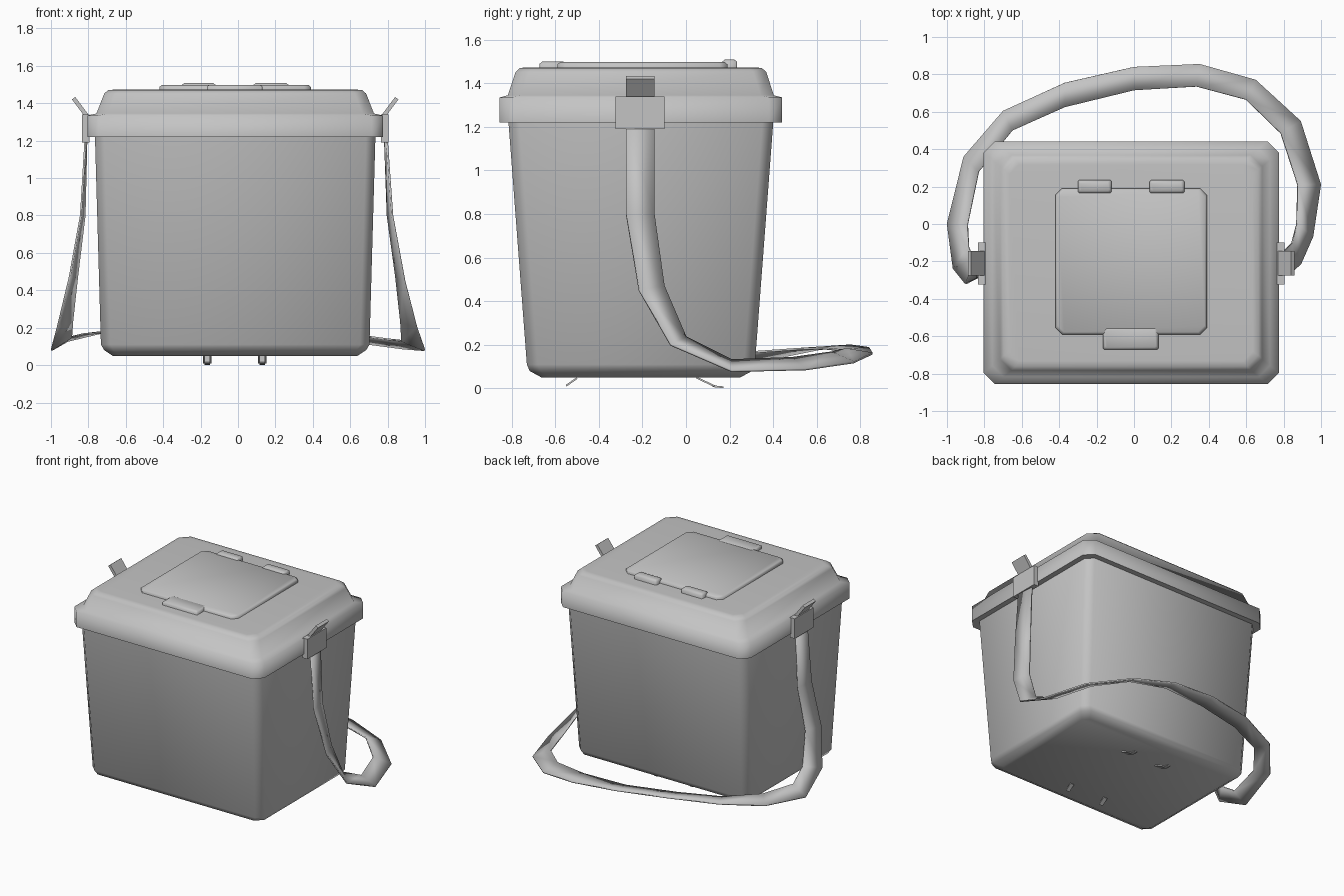
import bpy, math
from mathutils import Vector, Matrix

grey = bpy.data.materials.new("plain grey")
grey.diffuse_color = (0.55, 0.55, 0.55, 1)


def make(name, verts, faces, angle=35):
    me = bpy.data.meshes.new(name)
    me.from_pydata(verts, [], faces)
    me.materials.append(grey)
    ob = bpy.data.objects.new(name, me)
    bpy.context.collection.objects.link(ob)
    bpy.ops.object.select_all(action='DESELECT')
    ob.select_set(True)
    bpy.context.view_layer.objects.active = ob
    bpy.ops.object.shade_smooth_by_angle(angle=math.radians(angle))
    return ob


def loft(name, cx, cy, rings, angle=35):
    """Stack of chamfered rectangles: (half x, half y, corner cut, z)."""
    verts, faces = [], []
    for hx, hy, c, z in rings:
        for x, y in ((hx - c, -hy), (hx, c - hy), (hx, hy - c), (hx - c, hy),
                     (c - hx, hy), (-hx, hy - c), (-hx, c - hy), (c - hx, -hy)):
            verts.append((cx + x, cy + y, z))
    for r in range(len(rings) - 1):
        for i in range(8):
            j = (i + 1) % 8
            faces.append((r * 8 + i, r * 8 + j, r * 8 + 8 + j, r * 8 + 8 + i))
    faces.append(tuple(range(7, -1, -1)))
    top = (len(rings) - 1) * 8
    faces.append(tuple(range(top, top + 8)))
    return make(name, verts, faces, angle)


def box(name, center, size, rot=None):
    m = rot or Matrix.Identity(3)
    verts = [Vector(center) + m @ Vector((x * size[0] / 2, y * size[1] / 2, z * size[2] / 2))
             for x in (-1, 1) for y in (-1, 1) for z in (-1, 1)]
    faces = [(0, 1, 3, 2), (4, 6, 7, 5), (0, 4, 5, 1), (2, 3, 7, 6), (0, 2, 6, 4), (1, 5, 7, 3)]
    return make(name, verts, faces)


CX, CY = -0.015, -0.207

# Tapered tub with chamfered base
loft("tub", CX, CY, [(0.655, 0.455, 0.04, 0.05), (0.70, 0.51, 0.05, 0.08),
                     (0.718, 0.523, 0.05, 0.11), (0.75, 0.608, 0.05, 1.23)], 60)

# Lid with overhanging rim, ledge and sloped shoulder
loft("lid", CX, CY, [(0.74, 0.60, 0.05, 1.22), (0.79, 0.648, 0.06, 1.22),
                     (0.79, 0.648, 0.06, 1.335), (0.742, 0.61, 0.06, 1.345),
                     (0.70, 0.575, 0.06, 1.452), (0.68, 0.555, 0.06, 1.47),
                     (0.65, 0.525, 0.05, 1.473)], 80)


# Hatch plate, its front tab and two hinges
def plate(name, x0, x1, y0, y1, cut, z):
    hx, hy, b = (x1 - x0) / 2, (y1 - y0) / 2, 0.012
    loft(name, (x0 + x1) / 2, (y0 + y1) / 2,
         [(hx, hy, cut, 1.465), (hx, hy, cut, z - 0.01), (hx - b, hy - b, cut, z)], 60)


plate("hatch", -0.42, 0.39, -0.59, 0.19, 0.035, 1.497)
plate("hatch_tab", -0.165, 0.13, -0.672, -0.55, 0.008, 1.499)
for x0, x1 in ((-0.30, -0.12), (0.083, 0.27)):
    plate("hatch_hinge", x0, x1, 0.165, 0.235, 0.008, 1.508)

# Strap brackets with tilted tongues on both ends
for s in (-1, 1):
    box("strap_bracket", (CX + s * 0.80, -0.212, 1.265), (0.04, 0.225, 0.15))
    tilt = Matrix.Rotation(s * math.radians(37), 3, 'Y')
    box("bracket_tongue", (CX + s * 0.825, -0.21, 1.375), (0.022, 0.13, 0.13), tilt)

# Strap: pairs of outer and inner edge points from the right end round to the left
strap_pairs = [
    ((0.795, -0.275, 1.22), (0.785, -0.145, 1.22)),
    ((0.825, -0.275, 0.80), (0.80, -0.145, 0.80)),
    ((0.89, -0.215, 0.45), (0.845, -0.10, 0.47)),
    ((0.955, -0.07, 0.20), (0.87, 0.00, 0.235)),
    ((0.998, 0.21, 0.08), (0.875, 0.21, 0.13)),
    ((0.89, 0.55, 0.088), (0.785, 0.485, 0.14)),
    ((0.65, 0.77, 0.12), (0.60, 0.665, 0.165)),
    ((0.35, 0.855, 0.16), (0.335, 0.735, 0.18)),
    ((0.00, 0.84, 0.185), (0.00, 0.715, 0.175)),
    ((-0.37, 0.755, 0.197), (-0.37, 0.625, 0.185)),
    ((-0.70, 0.605, 0.18), (-0.65, 0.50, 0.18)),
    ((-0.91, 0.36, 0.13), (-0.83, 0.28, 0.165)),
    ((-0.998, 0.00, 0.08), (-0.89, 0.00, 0.15)),
    ((-0.965, -0.24, 0.20), (-0.885, -0.12, 0.235)),
    ((-0.90, -0.32, 0.47), (-0.86, -0.19, 0.47)),
    ((-0.84, -0.29, 0.80), (-0.82, -0.155, 0.80)),
    ((-0.815, -0.275, 1.22), (-0.81, -0.145, 1.22)),
]
verts = [p for pair in strap_pairs for p in pair]
faces = [(2 * i, 2 * i + 1, 2 * i + 3, 2 * i + 2) for i in range(len(strap_pairs) - 1)]
strap = make("strap", verts, faces)
mod = strap.modifiers.new("thickness", 'SOLIDIFY')
mod.thickness, mod.offset = 0.01, 0

# Small bent scraps under the base
for x in (-0.165, 0.13):
    box("base_scrap_front", (x, -0.525, 0.03), (0.03, 0.06, 0.008),
        Matrix.Rotation(math.radians(35), 3, 'X'))
    box("base_scrap_back", (x, 0.09, 0.03), (0.045, 0.09, 0.008),
        Matrix.Rotation(math.radians(-25), 3, 'X'))
    box("base_scrap_tip", (x, 0.147, 0.008), (0.03, 0.05, 0.008),
        Matrix.Rotation(math.radians(-6), 3, 'X'))
